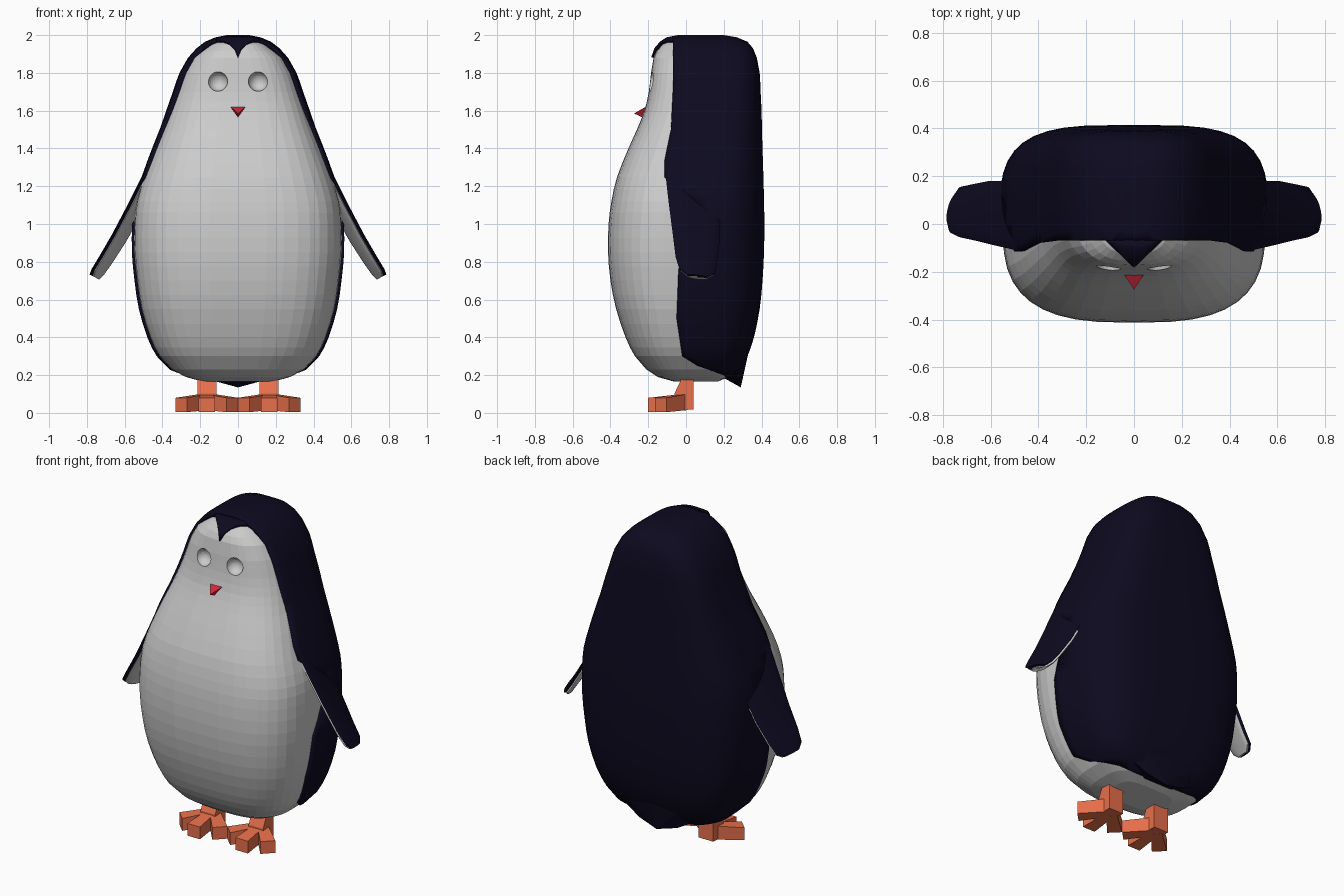
import bpy, bmesh, math
from mathutils import Vector
from mathutils.bvhtree import BVHTree

if "Cube" in bpy.data.objects:
    bpy.data.objects.remove(bpy.data.objects["Cube"])


def material(name, rgb):
    m = bpy.data.materials.new(name)
    m.diffuse_color = (*rgb, 1)
    m.use_nodes = True
    m.node_tree.nodes["Principled BSDF"].inputs["Base Color"].default_value = m.diffuse_color
    return m


NAVY = material("navy", (0.004, 0.003, 0.014))
ORANGE = material("orange", (0.8, 0.16, 0.07))
RED = material("red", (0.65, 0.02, 0.04))


def finish(name, bm, mat=None):
    bmesh.ops.recalc_face_normals(bm, faces=bm.faces)
    me = bpy.data.meshes.new(name)
    bm.to_mesh(me)
    bm.free()
    ob = bpy.data.objects.new(name, me)
    bpy.context.collection.objects.link(ob)
    if mat:
        me.materials.append(mat)
    return ob


def loft(name, rings, mat=None):
    bm = bmesh.new()
    rows = [[bm.verts.new(p) for p in r] for r in rings]
    n = len(rows[0])
    for a, b in zip(rows, rows[1:]):
        for i in range(n):
            j = (i + 1) % n
            bm.faces.new((a[i], a[j], b[j], b[i]))
    bm.faces.new(rows[0])
    bm.faces.new(rows[-1])
    return finish(name, bm, mat)


def hull(name, pts, mat):
    bm = bmesh.new()
    for p in pts:
        bm.verts.new(p)
    bmesh.ops.convex_hull(bm, input=bm.verts)
    return finish(name, bm, mat)


def activate(ob):
    bpy.ops.object.select_all(action='DESELECT')
    ob.select_set(True)
    bpy.context.view_layer.objects.active = ob


def boolean(ob, cutter, op):
    m = ob.modifiers.new("cut", 'BOOLEAN')
    m.object, m.operation, m.solver = cutter, op, 'EXACT'
    activate(ob)
    bpy.ops.object.modifier_apply(modifier=m.name)
    bpy.data.objects.remove(cutter)


def smooth(ob):
    activate(ob)
    bpy.ops.object.shade_smooth_by_angle(angle=math.radians(35))


# Body outline: height, half width, front y, back y
PROFILE = [
    (0.165, 0.20, -0.06, 0.18), (0.19, 0.29, -0.15, 0.24), (0.23, 0.365, -0.21, 0.29),
    (0.30, 0.43, -0.27, 0.325), (0.40, 0.48, -0.32, 0.36), (0.55, 0.525, -0.37, 0.39),
    (0.70, 0.548, -0.40, 0.405), (0.85, 0.562, -0.413, 0.413), (1.00, 0.562, -0.41, 0.415),
    (1.12, 0.55, -0.395, 0.413), (1.25, 0.51, -0.365, 0.41), (1.40, 0.455, -0.305, 0.405),
    (1.50, 0.415, -0.26, 0.402), (1.60, 0.38, -0.22, 0.40), (1.70, 0.345, -0.197, 0.395),
    (1.80, 0.31, -0.185, 0.39), (1.88, 0.265, -0.172, 0.375), (1.93, 0.22, -0.155, 0.355),
    (1.965, 0.175, -0.125, 0.325), (1.988, 0.12, -0.09, 0.27), (2.0, 0.06, -0.03, 0.20)]


def refined(rows):
    """Adds a smooth in-between row where the rows are far apart."""
    out = []
    for i, row in enumerate(rows[:-1]):
        out.append(row)
        if 0 < i < len(rows) - 2 and rows[i + 1][0] - row[0] > 0.09:
            out.append(tuple((9 * (b + c) - a - d) / 16 for a, b, c, d in
                             zip(rows[i - 1], row, rows[i + 1], rows[i + 2])))
    return out + [rows[-1]]


def body_rings(inset, front, drop, n=40):
    rings = []
    for z, w, yf, yb in refined(PROFILE):
        w, yb, yf = w - inset, yb - inset, yf - front
        z -= drop if z > 1.9 else 0
        ring = []
        for k in range(n):
            c, s = math.cos(math.tau * k / n), math.sin(math.tau * k / n)
            # the back is boxier than the front
            power = 3.6 if s > 0 else 2.9
            f = lambda v: math.copysign(abs(v) ** (2 / power), v) if abs(v) > 1e-6 else 0
            ring.append((w * f(c), (yf + yb) / 2 + (yb - yf) / 2 * f(s), z))
        rings.append(ring)
    return rings


# Pale body with two round eye sockets
body = loft("body", body_rings(0.014, 0, 0.014))
for s in (-1, 1):
    bm = bmesh.new()
    bmesh.ops.create_uvsphere(bm, u_segments=24, v_segments=16, radius=0.052)
    bmesh.ops.translate(bm, verts=bm.verts, vec=(s * 0.107, -0.19, 1.755))
    boolean(body, finish("eye_cutter", bm), 'DIFFERENCE')


# Dark coat: slightly larger body skin, clipped to a region and given thickness
def coat(name, cutter):
    ob = loft(name, body_rings(0, 0.013, 0), NAVY)
    bm = bmesh.new()
    bm.from_mesh(ob.data)
    skin = BVHTree.FromBMesh(bm)
    bm.free()
    boolean(ob, cutter, 'INTERSECT')
    bm = bmesh.new()
    bm.from_mesh(ob.data)
    inner = [f for f in bm.faces if skin.find_nearest(f.calc_center_median())[3] > 0.004]
    bmesh.ops.delete(bm, geom=inner, context='FACES')
    bm.to_mesh(ob.data)
    bm.free()
    ob.data.materials.clear()
    ob.data.materials.append(NAVY)
    for p in ob.data.polygons:
        p.material_index = 0
    sol = ob.modifiers.new("thickness", 'SOLIDIFY')
    sol.thickness, sol.offset = 0.02, -1
    smooth(ob)


side = [(-0.07, 2.1), (-0.07, 1.7), (-0.08, 1.5), (-0.115, 1.33), (-0.115, 1.25),
        (0.06, 1.1), (0.04, 0.95), (-0.04, 0.76), (-0.05, 0.5), (-0.02, 0.3),
        (0.06, 0.25), (0.2, 0.2), (0.3, 0.1), (0.6, 0.1), (0.6, 2.1)]
coat("back_coat", loft("coat_cutter", [[(x, y, z) for y, z in side] for x in (-1, 1)]))
peak = [(-0.12, -0.068), (0, -0.184), (0.12, -0.068)]
coat("forehead_peak", loft("peak_cutter", [[(x, y, z) for x, y in peak] for z in (1.8, 2.1)]))

# Tail point
hull("tail", [(0, 0.29, 0.135), (0, 0.2, 0.195), (0, 0.333, 0.33)] +
     [(s * x, y, z) for s in (-1, 1)
      for x, y, z in ((0.1, 0.2, 0.185), (0.13, 0.275, 0.17), (0.27, 0.255, 0.245),
                      (0.18, 0.318, 0.31))], NAVY)

# Flippers: outer edge x, z, centre y, half width
FLIPPER = [(0.43, 1.44, 0.02, 0.06), (0.50, 1.28, 0.03, 0.14), (0.58, 1.12, 0.045, 0.137),
           (0.67, 0.95, 0.055, 0.125), (0.74, 0.83, 0.055, 0.11), (0.78, 0.765, 0.06, 0.095),
           (0.79, 0.735, 0.06, 0.055)]


def flipper(name, s, depth, half, scale, mat):
    out = Vector((0.883, 0, 0.467))
    rings = []
    for x, z, y, hw in FLIPPER:
        ring = []
        for k in range(16):
            a = math.tau * k / 16
            dy = hw * scale * math.sin(a)
            # the rear edge is turned in toward the body
            p = Vector((x, y + dy, z)) + out * (half * math.cos(a) - depth - 0.25 * (dy + 0.8 * hw))
            ring.append((s * p.x, p.y, p.z))
        rings.append(ring)
    smooth(loft(name, rings, mat))


# Feet: ankle and three fanned toes
def foot(s):
    def add(name, pts):
        hull(name, [(s * (0.165 + x), y, z) for x, y, z in pts], ORANGE)
    add("ankle", [(x, y, z) for x, zs in ((-0.05, 1), (0.05, 1))
                  for y, z in ((-0.02, 0.19), (0.04, 0.19), (0.04, 0.018), (-0.02, 0.14),
                               (-0.06, 0.105), (-0.06, 0.014))])
    for ang, length in ((-45, 0.19), (0, 0.2), (45, 0.19)):
        d = Vector((math.sin(math.radians(ang)), -math.cos(math.radians(ang)), 0))
        across = Vector((-d.y, d.x, 0))
        add("toe", [d * t * length + across * w + Vector((0, 0, z))
                    for t, hw, top in ((0.1, 0.03, 0.1), (1, 0.043, 0.08))
                    for w in (-hw, hw) for z in (0.016 - 0.012 * t, top)])


for s, label in ((-1, "left"), (1, "right")):
    flipper("flipper_" + label, s, 0.015, 0.016, 1.0, NAVY)
    flipper("flipper_lining_" + label, s, 0.031, 0.017, 0.93, None)
    foot(s)

# Beak
hull("beak", [(-0.045, -0.205, 1.625), (0.045, -0.205, 1.625), (0, -0.22, 1.56),
              (0, -0.275, 1.585)], RED)
